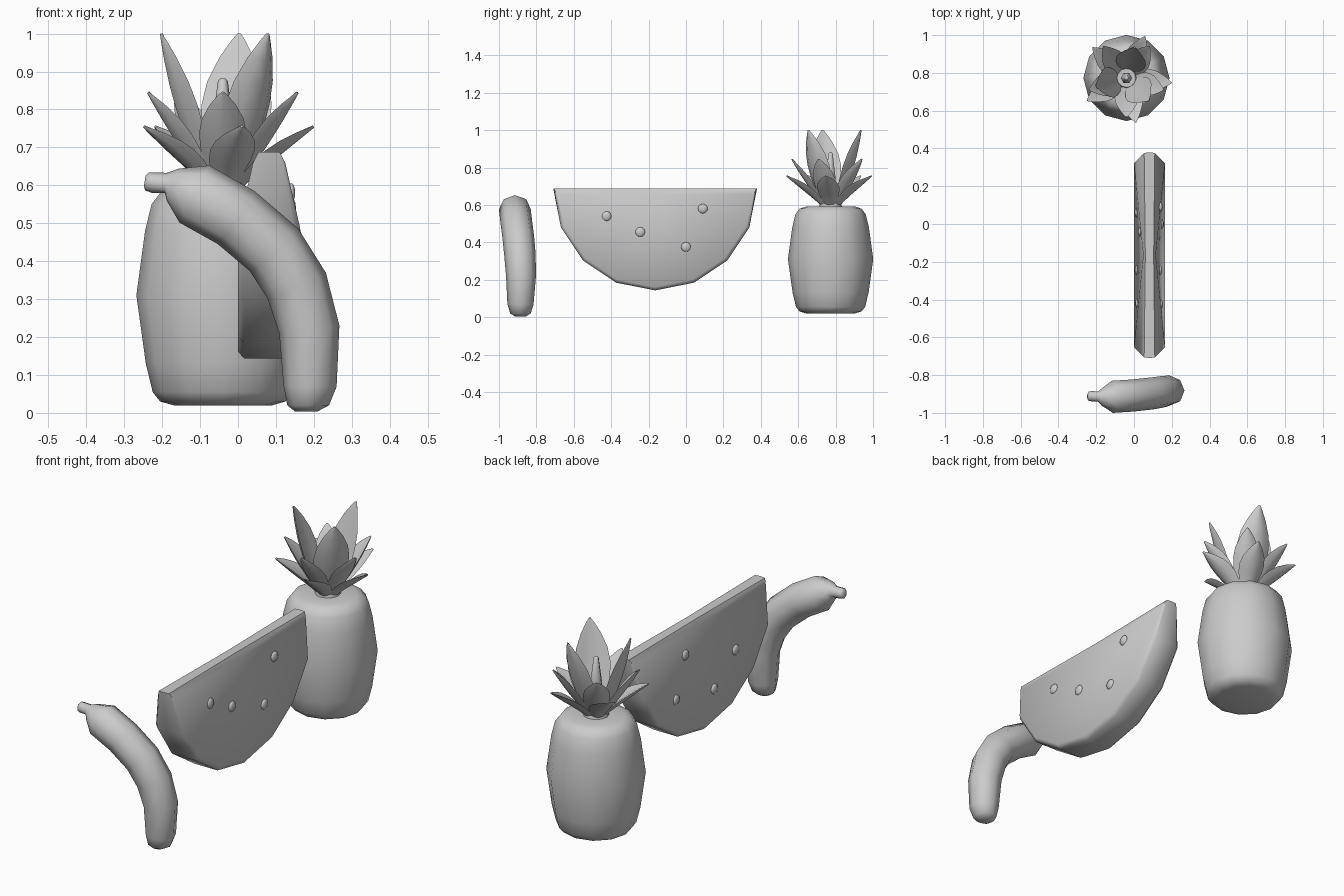
import bpy, bmesh, math
from mathutils import Vector, Matrix

if "Cube" in bpy.data.objects:
    bpy.data.objects.remove(bpy.data.objects["Cube"])


def finish(name, bm, angle=45):
    bmesh.ops.remove_doubles(bm, verts=bm.verts, dist=0.0005)
    bmesh.ops.recalc_face_normals(bm, faces=bm.faces)
    me = bpy.data.meshes.new(name)
    bm.to_mesh(me)
    bm.free()
    ob = bpy.data.objects.new(name, me)
    bpy.context.collection.objects.link(ob)
    bpy.ops.object.select_all(action='DESELECT')
    bpy.context.view_layer.objects.active = ob
    ob.select_set(True)
    bpy.ops.object.shade_smooth_by_angle(angle=math.radians(angle))
    return ob


def loft(bm, rings):
    """Skin a list of equally sized point rings and cap both ends."""
    vr = [[bm.verts.new(p) for p in r] for r in rings]
    n = len(vr[0])
    for a, b in zip(vr, vr[1:]):
        for i in range(n):
            j = (i + 1) % n
            bm.faces.new((a[i], a[j], b[j], b[i]))
    bm.faces.new(vr[0])
    bm.faces.new(vr[-1])


# Pineapple body: 12-sided lathe
PX, PY = -0.04, 0.773
profile = [(0.13, 0.02), (0.165, 0.03), (0.185, 0.055), (0.203, 0.13), (0.228, 0.31),
           (0.205, 0.48), (0.188, 0.55), (0.165, 0.58), (0.13, 0.592), (0.06, 0.592), (0.05, 0.64)]
bm = bmesh.new()
loft(bm, [[(PX + r * math.cos(i * math.tau / 12), PY + r * math.sin(i * math.tau / 12), z)
           for i in range(12)] for r, z in profile])
finish("pineapple_body", bm, 60)


# Pineapple crown: cupped, curved leaves in three whorls
def leaf(bm, ang, ctrl, tip, width):
    out = Vector((math.cos(ang), math.sin(ang), 0))
    side = Vector((-math.sin(ang), math.cos(ang), 0))
    up = Vector((0, 0, 1))
    p0, p1, p2 = (Vector(p) for p in ((0.035, 0.59), ctrl, tip))
    rings = []
    for t, w in ((0, .45), (.2, .72), (.4, .95), (.55, 1), (.7, .88), (.85, .56), (.95, .25), (1, .06)):
        p = p0 * (1 - t) ** 2 + p1 * 2 * t * (1 - t) + p2 * t * t
        d = ((p1 - p0) * (1 - t) + (p2 - p1) * t).normalized()
        c = Vector((PX, PY, 0)) + out * p.x + up * p.y
        n = out * -d.y + up * d.x          # towards the crown axis
        h, th = width / 2 * w, 0.009 * (0.3 + 0.7 * w)
        section = [(-1, .2 * h), (-.55, th), (0, th - .12 * h), (.55, th), (1, .2 * h),
                   (.55, -th), (0, -th - .15 * h), (-.55, -th)]
        rings.append([c + side * (s * h) + n * k for s, k in section])
    loft(bm, rings)


whorls = [("lower", 5, 282, (0.10, 0.68), (0.24, 0.755), 0.12),
          ("middle", 5, 270, (0.10, 0.72), (0.207, 0.845), 0.125),
          ("upper", 3, 75, (0.10, 0.78), (0.168, 1.0), 0.165)]
for name, count, start, ctrl, tip, width in whorls:
    bm = bmesh.new()
    for i in range(count):
        leaf(bm, math.radians(start) + i * math.tau / count, ctrl, tip, width)
    finish("crown_leaves_" + name, bm, 60)

# Crown centre spike
bm = bmesh.new()
loft(bm, [[(PX + r * math.cos(i * math.tau / 6), PY + r * math.sin(i * math.tau / 6), z)
           for i in range(6)] for r, z in ((.03, .6), (.03, .75), (.013, .875), (.006, .882))])
finish("crown_spike", bm, 60)

# Watermelon slice: half disc, thin along the top, thick at the rind
MX, MY, MZ, R = 0.082, -0.165, 0.688, 0.545
bm = bmesh.new()
angles = [math.pi * i / 8 for i in range(9)]


def rim(a, x, r, drop=0.0):
    return bm.verts.new((MX + x, MY - r * math.cos(a), MZ - r * math.sin(a) - drop))


mid = [rim(a, 0, R) for a in angles]
top_mid = bm.verts.new((MX, MY, MZ))
for s in (-1, 1):
    ends = (0, 8)
    edge = [rim(a, s * (.028 if i in ends else .065), R - (.004 if i in ends else 0))
            for i, a in enumerate(angles)]
    face = [rim(a, s * (.043 if i in ends else .082), R - .018, .03 if i in ends else 0)
            for i, a in enumerate(angles)]
    top = bm.verts.new((MX + s * .022, MY, MZ - .001))
    hub = bm.verts.new((MX + s * .033, MY, MZ - .03))
    for i in range(8):
        bm.faces.new((mid[i], mid[i + 1], edge[i + 1], edge[i]))
        bm.faces.new((edge[i], edge[i + 1], face[i + 1], face[i]))
        bm.faces.new((face[i], face[i + 1], hub))
    for i in ends:
        bm.faces.new((mid[i], edge[i], top, top_mid))
        bm.faces.new((edge[i], face[i], hub, top))
finish("melon_slice", bm, 50)

# Melon seeds: flattened balls on both faces
bm = bmesh.new()
for s, spots in ((1, ((-.425, .54), (-.245, .455), (0, .375), (.09, .58))),
                 (-1, ((-.04, .56), (-.42, .445), (.06, .375), (-.245, .315)))):
    for y, z in spots:
        x = MX + s * (.034 + .048 * math.hypot(y - MY, z - MZ) / R)
        m = Matrix.Translation((x, y, z)) @ Matrix.Diagonal((.011, .026, .026, 1))
        bmesh.ops.create_uvsphere(bm, u_segments=10, v_segments=6, radius=1, matrix=m)
finish("melon_seeds", bm, 80)

# Banana: eight-sided tube along a curved path (x, y, z, radius)
path = [(.18, -.885, .004, .03), (.185, -.885, .02, .055), (.19, -.885, .07, .07),
        (.188, -.882, .22, .08), (.155, -.888, .335, .084), (.095, -.897, .43, .085),
        (-.005, -.908, .515, .085), (-.115, -.915, .577, .085), (-.172, -.915, .602, .045),
        (-.19, -.913, .606, .027), (-.225, -.912, .607, .027), (-.24, -.912, .61, .024),
        (-.246, -.912, .611, .014)]
pts = [Vector(p[:3]) for p in path]
rings = []
for k, p in enumerate(pts):
    d = (pts[min(k + 1, len(pts) - 1)] - pts[max(k - 1, 0)]).normalized()
    if k < 2:
        d = Vector((0, 0, 1))
    u = Vector((0, 1, 0))
    u = (u - d * u.dot(d)).normalized()
    v = d.cross(u)
    rings.append([p + path[k][3] * (u * math.cos(a) + v * math.sin(a))
                  for a in (i * math.tau / 8 for i in range(8))])
bm = bmesh.new()
loft(bm, rings)
finish("banana", bm, 60)
